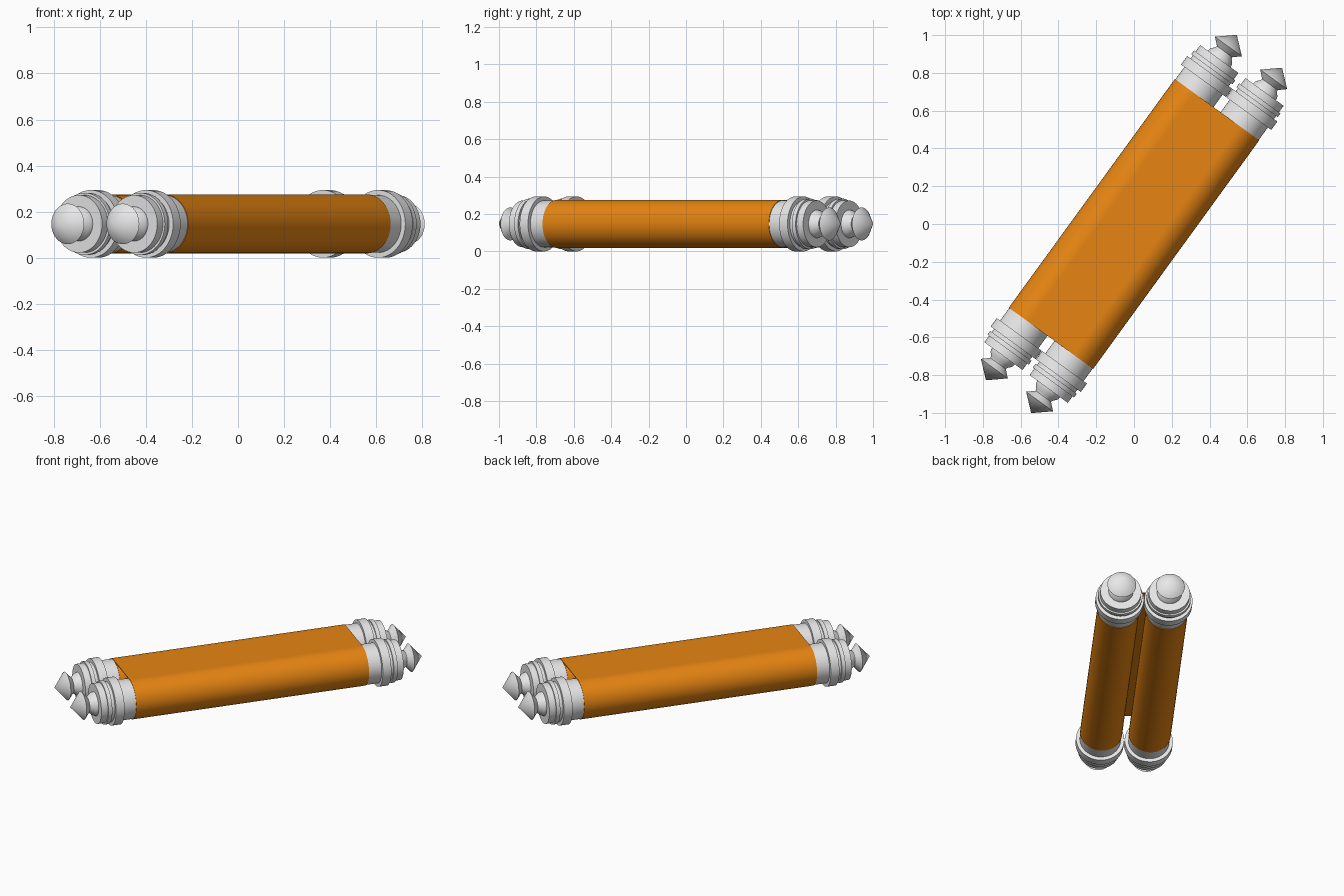
import bpy, bmesh, math
from mathutils import Matrix, Vector

cube = bpy.data.objects.get("Cube")
if cube:
    bpy.data.objects.remove(cube, do_unlink=True)

RADIUS = 0.128      # paper roll radius
CENTRE_Z = 0.147    # height of the rod axes
SPACING = 0.148     # rod distance from the middle
HALF = 0.748        # half length of the paper
SEGMENTS = 48
TURN = Matrix.Rotation(math.radians(-36), 4, 'Z')


def material(name, rgb):
    m = bpy.data.materials.new(name)
    m.use_nodes = True
    colour = (*rgb, 1)
    m.diffuse_color = colour
    m.node_tree.nodes["Principled BSDF"].inputs["Base Color"].default_value = colour
    return m


orange = material("orange_paper", (0.8, 0.235, 0.006))
silver = material("pale_metal", (0.8, 0.8, 0.8))


def finish(name, bm, mat, smooth=True):
    bmesh.ops.recalc_face_normals(bm, faces=bm.faces)
    bm.transform(TURN)
    mesh = bpy.data.meshes.new(name)
    bm.to_mesh(mesh)
    bm.free()
    mesh.materials.append(mat)
    obj = bpy.data.objects.new(name, mesh)
    bpy.context.collection.objects.link(obj)
    if smooth:
        bpy.ops.object.select_all(action='DESELECT')
        obj.select_set(True)
        bpy.context.view_layer.objects.active = obj
        bpy.ops.object.shade_smooth_by_angle(angle=math.radians(30))
    return obj


def lathe(name, profile, x, sign, mat):
    """Spin (distance, radius) points about an axis along y."""
    bm = bmesh.new()
    verts = [bm.verts.new((x + r, sign * d, CENTRE_Z)) for d, r in profile]
    edges = [bm.edges.new(pair) for pair in zip(verts, verts[1:])]
    bmesh.ops.spin(bm, geom=verts + edges, cent=(x, 0, CENTRE_Z), axis=(0, 1, 0),
                   angle=math.tau, steps=SEGMENTS, use_merge=True)
    bmesh.ops.remove_doubles(bm, verts=bm.verts, dist=0.0001)
    return finish(name, bm, mat)


# Turned end of a rod: sleeve, collar, groove, flange, neck and pointed knob
handle = [(HALF - 0.02, 0), (HALF - 0.02, 0.125), (0.83, 0.125),
          (0.83, 0.147), (0.885, 0.147), (0.885, 0.125), (0.905, 0.125),
          (0.905, 0.135), (0.93, 0.135), (0.93, 0.125), (0.972, 0.125),
          (0.972, 0.075), (0.992, 0.07), (1.008, 0.055), (1.02, 0.05),
          (1.054, 0.088), (1.13, 0)]
roll = [(-HALF, 0), (-HALF, RADIUS), (HALF, RADIUS), (HALF, 0)]

for side, x in (("right", -SPACING), ("left", SPACING)):
    lathe(f"{side}_paper_roll", roll, x, 1, orange)
    for end, sign in (("front", -1), ("back", 1)):
        lathe(f"{side}_{end}_handle", handle, x, sign, silver)

# Flat paper stretched across the tops of both rolls
thickness = 0.005
bm = bmesh.new()
bmesh.ops.create_cube(bm, size=1)
bmesh.ops.scale(bm, verts=bm.verts, vec=Vector((2 * SPACING, 2 * HALF, thickness)))
bmesh.ops.translate(bm, verts=bm.verts,
                    vec=Vector((0, 0, CENTRE_Z + RADIUS - thickness / 2)))
finish("paper_sheet", bm, orange, smooth=False)
